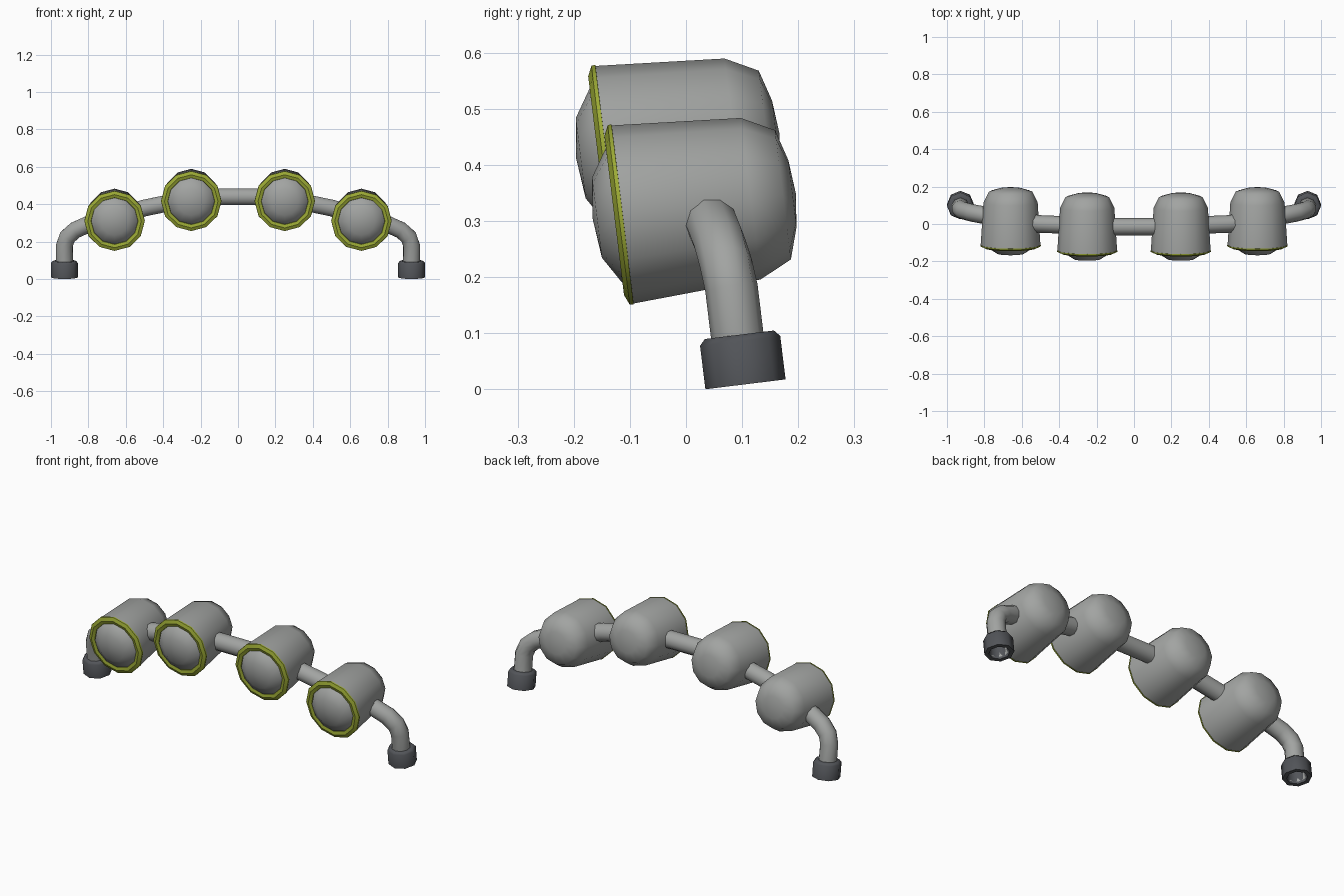
import bpy, bmesh, math
from mathutils import Vector, Matrix

if "Cube" in bpy.data.objects:
    bpy.data.objects.remove(bpy.data.objects["Cube"])

TILT = math.radians(7)


def material(name, rgb):
    m = bpy.data.materials.new(name)
    m.diffuse_color = (*rgb, 1)
    m.use_nodes = True
    m.node_tree.nodes["Principled BSDF"].inputs["Base Color"].default_value = m.diffuse_color
    return m


GREY = material("light_grey", (0.36, 0.37, 0.36))
OLIVE = material("olive_green", (0.33, 0.40, 0.035))
DARK = material("dark_grey", (0.085, 0.09, 0.10))


def finish(name, bm, mat, angle, flip=True):
    if flip:
        bmesh.ops.recalc_face_normals(bm, faces=bm.faces)
    me = bpy.data.meshes.new(name)
    bm.to_mesh(me)
    bm.free()
    me.materials.append(mat)
    ob = bpy.data.objects.new(name, me)
    bpy.context.collection.objects.link(ob)
    bpy.ops.object.select_all(action='DESELECT')
    ob.select_set(True)
    bpy.context.view_layer.objects.active = ob
    bpy.ops.object.shade_smooth_by_angle(angle=math.radians(angle))
    return ob


def skin(bm, rings, closed=False):
    pairs = list(zip(rings, rings[1:]))
    if closed:
        pairs.append((rings[-1], rings[0]))
    for a, b in pairs:
        n = len(a)
        for i in range(n):
            j = (i + 1) % n
            bm.faces.new((a[i], a[j], b[j], b[i]))


def lathe(name, profile, sides, loc, rot, mat, angle, closed=False):
    """Revolve (radius, height) points about z, then tilt and place."""
    bm = bmesh.new()
    mtx = Matrix.Translation(loc) @ Matrix.Rotation(rot, 4, 'X')
    rings = []
    for r, h in profile:
        rings.append([bm.verts.new(mtx @ Vector((
            r * math.cos(2 * math.pi * i / sides),
            r * math.sin(2 * math.pi * i / sides), h))) for i in range(sides)])
    skin(bm, rings, closed)
    bmesh.ops.remove_doubles(bm, verts=bm.verts, dist=0.0003)
    return finish(name, bm, mat, angle)


def tube(name, path, radius, sides, mat):
    """Open-ended pipe swept along a path."""
    bm = bmesh.new()
    pts = [Vector(p) for p in path]
    rings = []
    for k, p in enumerate(pts):
        t = (pts[min(k + 1, len(pts) - 1)] - pts[max(k - 1, 0)]).normalized()
        side = Vector((0, 1, 0))
        side = (side - t * side.dot(t)).normalized()
        up = t.cross(side)
        rings.append([bm.verts.new(p + radius * (
            side * math.cos(2 * math.pi * i / sides) +
            up * math.sin(2 * math.pi * i / sides))) for i in range(sides)])
    skin(bm, rings)
    return finish(name, bm, mat, 60)


# bent support pipe, mirrored about x = 0
half = [(0.09, -0.015, 0.44), (0.25, -0.01, 0.432), (0.5, 0.0, 0.38),
        (0.66, 0.02, 0.335), (0.80, 0.047, 0.293), (0.87, 0.06, 0.262),
        (0.912, 0.071, 0.225), (0.928, 0.081, 0.18), (0.928, 0.092, 0.09),
        (0.928, 0.103, 0.02)]
path = [(-x, y, z) for x, y, z in reversed(half)] + half
tube("support_pipe", path, 0.047, 10, GREY)

# lamps: housing, rim and lens share one tilted axis
housing = [(0.150, 0.0), (0.160, 0.002), (0.145, 0.234), (0.116, 0.292),
           (0.06, 0.309), (0.0, 0.315)]
rim = [(0.162, 0.004), (0.161, -0.003), (0.143, -0.011), (0.126, -0.006),
       (0.122, 0.008)]
lens = [(0.128, 0.004), (0.120, -0.012), (0.072, -0.042), (0.0, -0.050)]
for side, s in (("left", -1), ("right", 1)):
    for kind, x, y, z in (("inner", 0.25, -0.146, 0.417),
                          ("outer", 0.66, -0.117, 0.311)):
        loc, rot = Vector((s * x, y, z)), TILT - math.pi / 2
        tag = f"{kind}_{side}"
        lathe("lamp_housing_" + tag, housing, 12, loc, rot, GREY, 70)
        lathe("lamp_rim_" + tag, rim, 12, loc, rot, OLIVE, 40, True)
        lathe("lamp_lens_" + tag, lens, 12, loc, rot, GREY, 60)

    # hollow foot sleeve at the pipe end
    sleeve = [(0.051, 0.0), (0.072, 0.0), (0.072, 0.078), (0.062, 0.089),
              (0.045, 0.089), (0.047, 0.03)]
    lathe("foot_sleeve_" + side, sleeve, 8, Vector((s * 0.928, 0.106, 0.0088)),
          TILT, DARK, 50, True)
